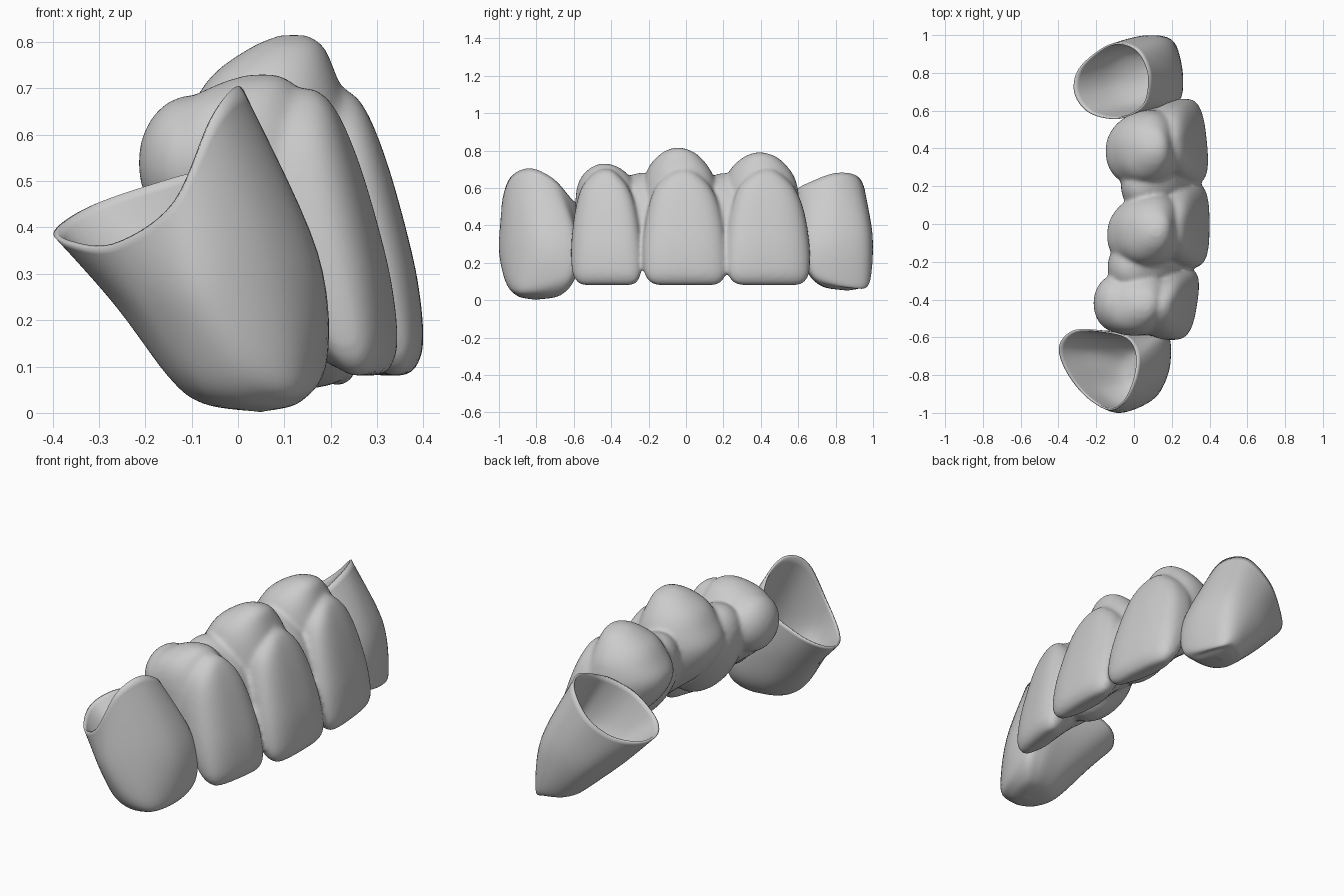
import bpy, bmesh, math
from mathutils import Vector, Matrix

if "Cube" in bpy.data.objects:
    bpy.data.objects.remove(bpy.data.objects["Cube"])

N = 64


def catmull(a, b, c, d, t):
    return 0.5 * (2*b + (c - a)*t + (2*a - 5*b + 4*c - d)*t*t + (3*b - a - 3*c + d)*t**3)


def closed_ring(pts):
    # smooth closed curve through a few points
    p, m, out = [Vector(q) for q in pts], len(pts), []
    for i in range(N):
        s = i * m / N
        k = int(s)
        out.append(catmull(p[k-1], p[k], p[(k+1) % m], p[(k+2) % m], s - k))
    return out


def between(rings, steps=7):
    # smooth intermediate rings
    out, last = [], len(rings) - 1
    for k in range(last):
        four = [rings[min(max(j, 0), last)] for j in (k-1, k, k+1, k+2)]
        for s in range(steps):
            out.append([catmull(*q, s / steps) for q in zip(*four)])
    return out + [rings[-1]]


def skin(bm, rings):
    vs = [[bm.verts.new(p) for p in r] for r in rings]
    for a, b in zip(vs, vs[1:]):
        for i in range(N):
            j = (i + 1) % N
            bm.faces.new((a[i], a[j], b[j], b[i]))
    bm.faces.new(vs[0][::-1])
    bm.faces.new(vs[-1])


def finish(bm, name):
    bmesh.ops.recalc_face_normals(bm, faces=bm.faces)
    me = bpy.data.meshes.new(name)
    bm.to_mesh(me)
    bm.free()
    for p in me.polygons:
        p.use_smooth = True
    ob = bpy.data.objects.new(name, me)
    bpy.context.collection.objects.link(ob)
    return ob


def shrink(ring, target, f):
    t = Vector(target)
    return [p.lerp(t, f) for p in ring]


def center(ring):
    return sum(ring, Vector()) / len(ring)


def crown(name, rim, belly, low, tip):
    # hollow crown: outer wall up to the rim, then down into the cavity
    rim, belly, low = closed_ring(rim), closed_ring(belly), closed_ring(low)
    near = [Vector((p.x, p.y, tip[2] + .008 + .25 * (p.z - tip[2]))) for p in shrink(low, tip, 0.38)]
    outer = between([shrink(low, tip, 0.97), near, low, belly, rim])
    lip = shrink(rim, center(rim), 0.045)
    wall = shrink(belly, center(belly) + Vector((0, 0, 0.06)), 0.18)
    floor = [p + Vector((0, 0, 0.08)) for p in shrink(low, center(low), 0.42)]
    mid = center(floor) - Vector((0, 0, 0.01))
    inner = between([lip, wall, floor, shrink(floor, mid, 0.97)])
    bm = bmesh.new()
    skin(bm, outer + inner)
    return finish(bm, name)


def oval(row, e, egg):
    # rounded-box section; egg narrows the inner (tongue) side
    z, xf, xb, y0, y1 = row
    pts = []
    for i in range(N):
        a = 2 * math.pi * i / N
        c, s = math.cos(a), math.sin(a)
        c = math.copysign(abs(c)**(2/e), c)
        s = math.copysign(abs(s)**(2/e), s)
        w = (y1 - y0) / 2 * s * (1 - egg * (1 - c) / 2)
        pts.append(Vector(((xf+xb)/2 + (xf-xb)/2*c, (y0+y1)/2 + w, z)))
    return pts


# z, front x, back x, low y, high y
FACING = [(.08, .36, .32, -.15, .15), (.10, .385, .29, -.195, .19), (.16, .40, .24, -.225, .215),
          (.30, .385, .17, -.23, .215), (.48, .34, .12, -.205, .185), (.60, .30, .12, -.165, .135),
          (.67, .265, .12, -.10, .07), (.70, .23, .15, -.04, .02)]
BODY = [(.10, .35, .27, -.17, .17), (.25, .36, .12, -.215, .20), (.38, .32, -.04, -.22, .205),
        (.48, .29, -.12, -.22, .20), (.57, .265, -.142, -.22, .20), (.66, .235, -.10, -.205, .18),
        (.73, .21, -.05, -.17, .135), (.785, .185, .03, -.11, .07), (.81, .15, .09, -.05, .00)]


def pontic(bm, dx, yc, width, shear, top, lean):
    for rows, e, egg, kz, k in ((FACING, 2.8, 0, 1, 0), (BODY, 2.2, .12, (top - .5) / .31, lean)):
        rings = between([oval(r, e, egg) for r in rows])
        for r in rings:
            for p in r:
                p.y += k * (.28 - p.x)
                p.x += dx + shear * p.y
                p.y = yc + p.y * width
                p.z = p.z if p.z < .5 else .5 + (p.z - .5) * kz
        skin(bm, rings)


# three solid middle teeth with rounded connectors, fused together
bm = bmesh.new()
pontic(bm, -.065, -.42, .84, .13, .73, .03)
pontic(bm, 0, 0, 1, 0, .815, -.12)
pontic(bm, -.015, .445, 1, -.10, .79, -.17)
for x, y, z, sx, sy, sz in ((.05, -.23, .44, .165, .19, .26), (.11, .205, .44, .15, .18, .26),
                            (.0, -.26, .52, .13, .12, .145),
                            (-.10, -.42, .54, .115, .15, .145),
                            (.06, -.55, .36, .08, .04, .17), (.14, .575, .38, .08, .05, .18)):
    m = (Matrix.Translation((x, y, z)) @ Matrix.Rotation(math.radians(-28 if x > 0 else 0), 4, 'Y')
         @ Matrix.Diagonal((sx, sy, sz, 1)))
    bmesh.ops.create_uvsphere(bm, u_segments=32, v_segments=20, radius=1, matrix=m)
span = finish(bm, "middle_teeth")
rm = span.modifiers.new("fuse", 'REMESH')
rm.mode, rm.voxel_size, rm.use_smooth_shade = 'VOXEL', .011, True
sm = span.modifiers.new("soften", 'SMOOTH')
sm.factor, sm.iterations = .5, 10

# hollow end crown at the front
crown("front_crown",
      [(.02, -.71, .65), (0, -.84, .705), (-.055, -.95, .64), (-.14, -.985, .45), (-.27, -.90, .36),
       (-.37, -.76, .365), (-.395, -.64, .395), (-.31, -.56, .45), (-.13, -.57, .51), (-.02, -.61, .54)],
      [(.155, -.61, .35), (.165, -.78, .34), (.07, -.93, .32), (-.08, -1.0, .27), (-.19, -.91, .22),
       (-.26, -.77, .24), (-.27, -.66, .25), (-.18, -.59, .28), (-.02, -.57, .30), (.08, -.575, .31)],
      [(.19, -.62, .14), (.18, -.78, .10), (.12, -.91, .08), (0, -.965, .10), (-.10, -.91, .08),
       (-.15, -.80, .08), (-.14, -.70, .09), (-.07, -.63, .11), (.03, -.60, .12), (.12, -.59, .13)],
      (.05, -.80, 0))

# hollow end crown at the back
crown("back_crown",
      [(.07, .66, .63), (.08, .80, .68), (.02, .92, .66), (-.09, .96, .55), (-.20, .91, .46),
       (-.30, .81, .42), (-.315, .69, .42), (-.24, .59, .45), (-.10, .555, .53), (.01, .59, .59)],
      [(.22, .66, .35), (.235, .80, .36), (.18, .96, .36), (.06, .998, .33), (-.07, .95, .27),
       (-.14, .84, .25), (-.15, .72, .25), (-.08, .62, .28), (.04, .59, .32), (.15, .61, .34)],
      [(.25, .68, .15), (.255, .81, .11), (.22, .95, .09), (.15, .985, .11), (.06, .94, .10),
       (.01, .85, .10), (.01, .75, .11), (.05, .68, .13), (.11, .65, .15), (.19, .65, .16)],
      (.15, .86, .05))
